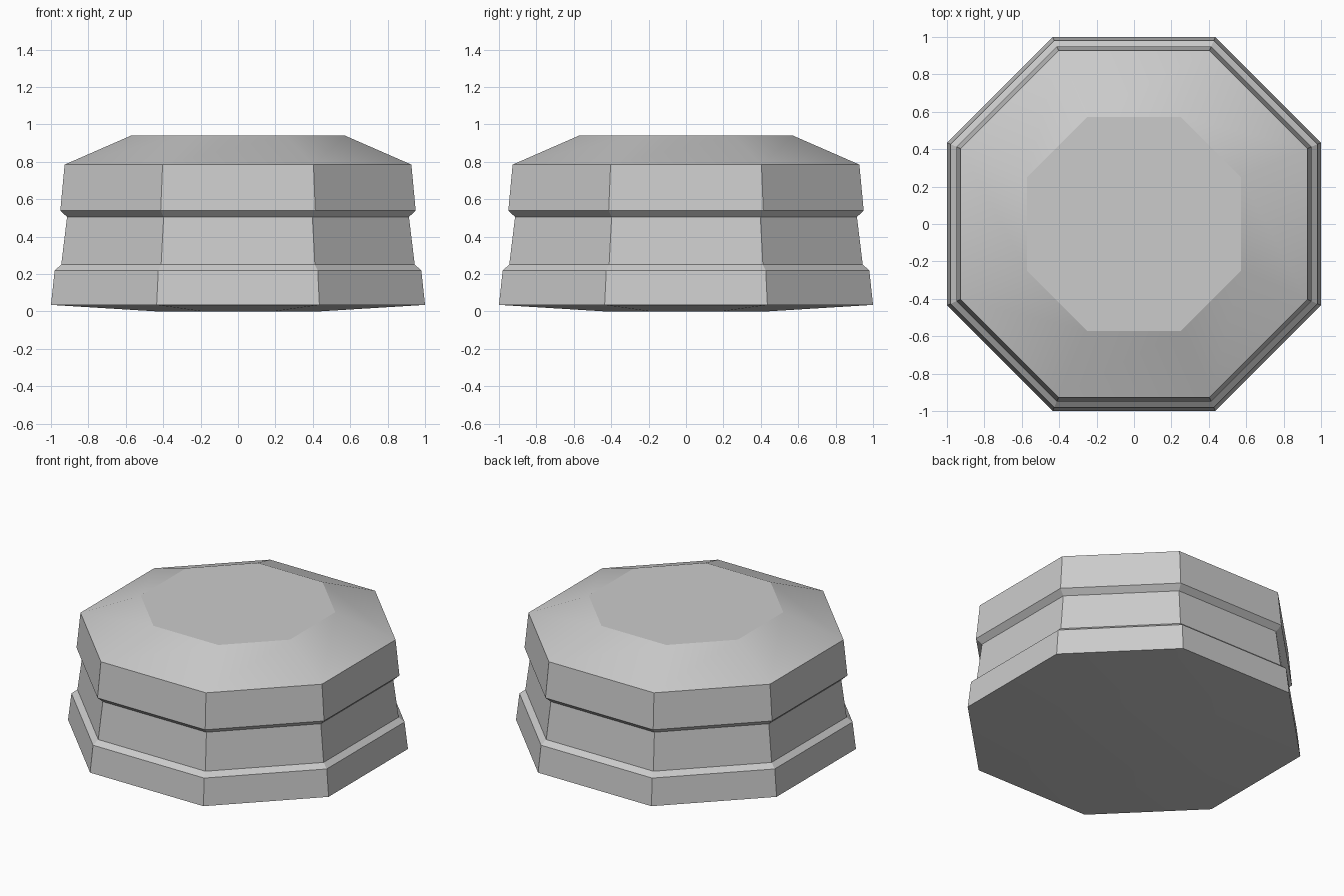
import bpy
import bmesh
import math

# Remove the default cube
cube = bpy.data.objects.get("Cube")
if cube:
    bpy.data.objects.remove(cube, do_unlink=True)

# Single grey material
GREY = (0.6, 0.6, 0.6, 1.0)
mat = bpy.data.materials.new("plain_grey")
mat.use_nodes = True
mat.diffuse_color = GREY
mat.node_tree.nodes["Principled BSDF"].inputs["Base Color"].default_value = GREY

# Profile of the stepped body: (distance to the flat sides, height)
PROFILE = [
    (0.43, 0.0), (1.0, 0.035),      # shallow domed underside
    (0.98, 0.22), (0.945, 0.25),    # base band and its ledge
    (0.914, 0.505), (0.95, 0.54),   # middle band and overhang
    (0.927, 0.785), (0.572, 0.94),  # upper band and sloped top
]
CORNER = 0.435  # half side length relative to the flat distance


def octagon(bm, r, z):
    """Add a ring of eight corners, counter-clockwise."""
    c = r * CORNER
    ring = []
    for i in range(4):
        a = i * math.pi / 2
        ca, sa = math.cos(a), math.sin(a)
        for x, y in ((r, -c), (r, c)):
            ring.append(bm.verts.new((x * ca - y * sa, x * sa + y * ca, z)))
    return ring


# Body: octagonal rings bridged together and capped
bm = bmesh.new()
rings = [octagon(bm, r, z) for r, z in PROFILE]
for low, high in zip(rings, rings[1:]):
    for i in range(8):
        j = (i + 1) % 8
        bm.faces.new((low[i], low[j], high[j], high[i]))
bm.faces.new(rings[0][::-1])
bm.faces.new(rings[-1])
bmesh.ops.recalc_face_normals(bm, faces=bm.faces)

mesh = bpy.data.meshes.new("octagonal_body")
bm.to_mesh(mesh)
bm.free()
mesh.materials.append(mat)
body = bpy.data.objects.new("octagonal_body", mesh)
bpy.context.collection.objects.link(body)

# Smooth only the gently angled faces of the slope and underside
bpy.ops.object.select_all(action="DESELECT")
body.select_set(True)
bpy.context.view_layer.objects.active = body
bpy.ops.object.shade_smooth_by_angle(angle=math.radians(20))
